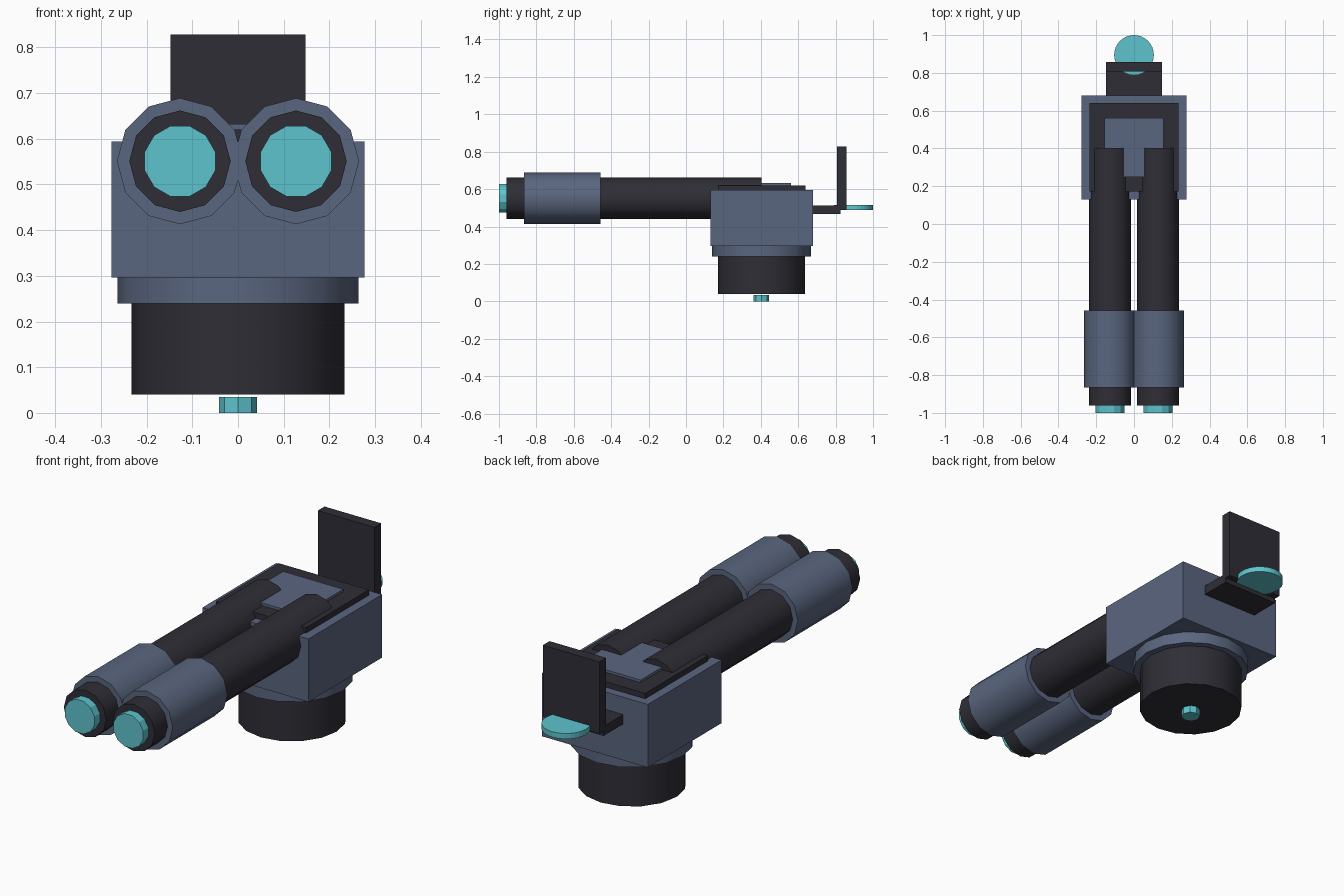
import bpy, math

old = bpy.data.objects.get("Cube")
if old:
    bpy.data.objects.remove(old, do_unlink=True)


def material(name, rgb):
    m = bpy.data.materials.new(name)
    m.use_nodes = True
    m.diffuse_color = (*rgb, 1)
    m.node_tree.nodes["Principled BSDF"].inputs["Base Color"].default_value = (*rgb, 1)
    return m


slate = material("slate blue", (0.102, 0.133, 0.212))
dark = material("dark grey", (0.028, 0.027, 0.037))
teal = material("glowing teal", (0.112, 0.552, 0.61))


def finish(name, mat):
    ob = bpy.context.object
    ob.name = name
    ob.data.materials.append(mat)
    return ob


def box(name, mat, x, y, z):
    """Box from (low, high) ranges on each axis."""
    bpy.ops.mesh.primitive_cube_add(size=1, location=[sum(r) / 2 for r in (x, y, z)])
    ob = finish(name, mat)
    ob.scale = [r[1] - r[0] for r in (x, y, z)]
    bpy.ops.object.transform_apply(location=False, rotation=False)
    return ob


def disc(name, mat, radius, y, z, sides, smooth=False):
    """Upright cylinder on the centre line."""
    bpy.ops.mesh.primitive_cylinder_add(vertices=sides, radius=radius, depth=z[1] - z[0],
                                        location=(0, y, sum(z) / 2))
    ob = finish(name, mat)
    if smooth:
        bpy.ops.object.shade_smooth_by_angle(angle=math.radians(40))
    return ob


def tube(name, mat, radius, x, y, twist=0, smooth=True):
    """Twelve-sided cylinder lying along the barrel axis."""
    bpy.ops.mesh.primitive_cylinder_add(vertices=12, radius=radius, depth=y[1] - y[0],
                                        location=(x, sum(y) / 2, 0.551),
                                        rotation=(math.pi / 2, twist, 0))
    ob = finish(name, mat)
    if smooth:
        bpy.ops.object.shade_smooth_by_angle(angle=math.radians(40))
    return ob


# Swivel base
PIVOT = 0.403
disc("base_knob", teal, 0.042, PIVOT, (0, 0.035), 8)
disc("base_drum", dark, 0.233, PIVOT, (0.04, 0.25), 16, True)
disc("base_collar", slate, 0.264, PIVOT, (0.24, 0.3), 16, True)

# Housing with stacked top plates
box("housing", slate, (-0.277, 0.277), (0.13, 0.68), (0.296, 0.594))
box("top_plate", dark, (-0.235, 0.235), (0.172, 0.64), (0.58, 0.62))
box("top_panel", slate, (-0.157, 0.157), (0.248, 0.562), (0.61, 0.632))

# Twin barrels
for side, x in (("left", 0.127), ("right", -0.127)):
    tube(side + "_barrel", dark, 0.111, x, (-0.96, 0.403))
    tube(side + "_sleeve", slate, 0.138, x, (-0.865, -0.457))
    tube(side + "_muzzle", teal, 0.08, x, (-1, -0.95), math.radians(15), False)

# Rear bracket, shield and seat
box("rear_bracket", dark, (-0.148, 0.148), (0.67, 0.827), (0.467, 0.512))
box("rear_shield", dark, (-0.148, 0.148), (0.807, 0.857), (0.49, 0.828))
disc("rear_seat", teal, 0.105, 0.895, (0.488, 0.514), 32)
